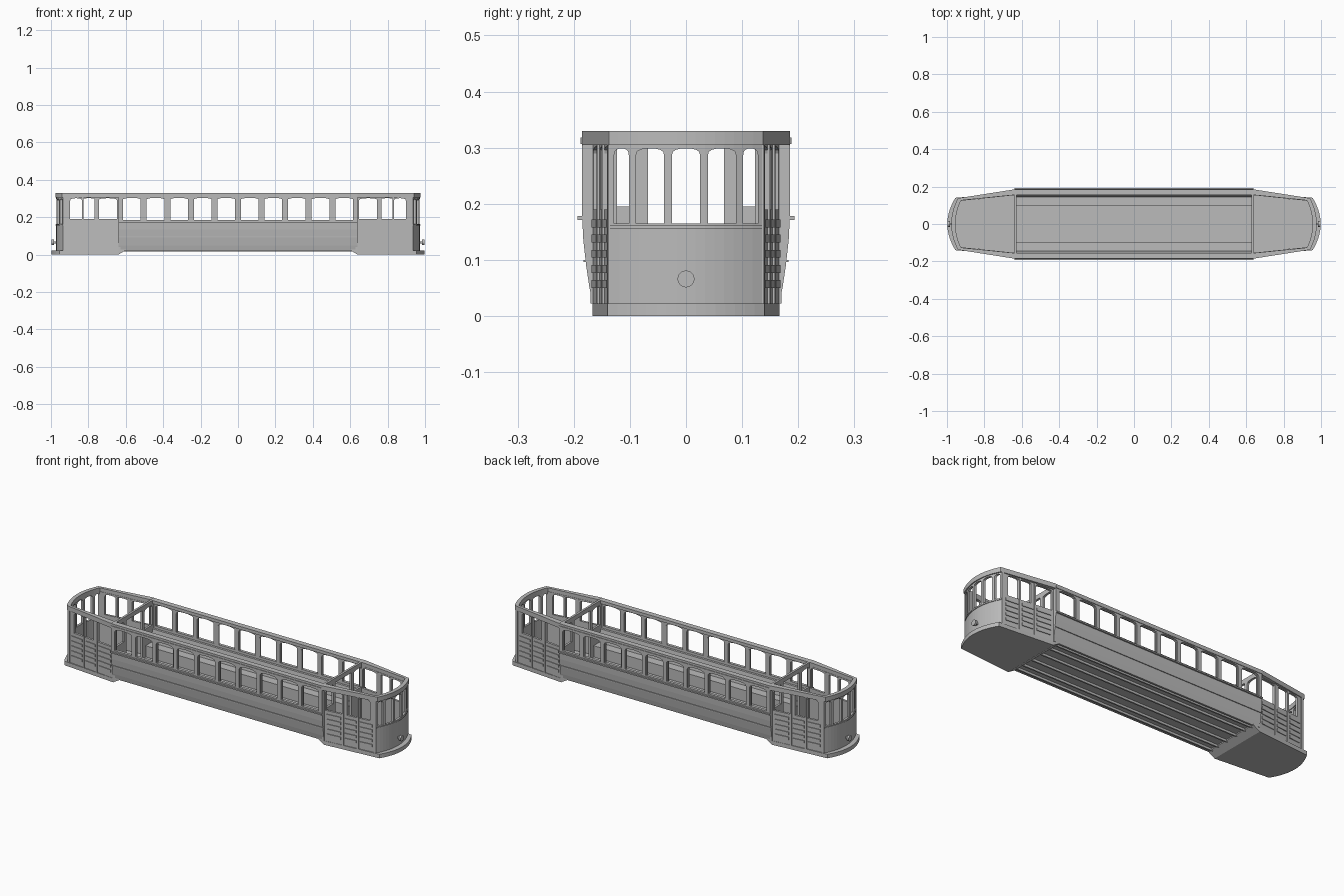
import bpy, bmesh, math

cube = bpy.data.objects.get("Cube")
if cube:
    bpy.data.objects.remove(cube, do_unlink=True)

grey = bpy.data.materials.new("plain grey")
grey.use_nodes = True
grey.diffuse_color = (0.5, 0.5, 0.5, 1)
grey.node_tree.nodes["Principled BSDF"].inputs["Base Color"].default_value = (0.5, 0.5, 0.5, 1)


def finish(name, bm, mirror=""):
    """Turn a bmesh into an object, optionally mirrored about the centre."""
    bmesh.ops.recalc_face_normals(bm, faces=bm.faces)
    mesh = bpy.data.meshes.new(name)
    bm.to_mesh(mesh)
    bm.free()
    mesh.materials.append(grey)
    ob = bpy.data.objects.new(name, mesh)
    bpy.context.collection.objects.link(ob)
    if mirror:
        add_mirror(ob, mirror)
    return ob


def add_mirror(ob, axes):
    mod = ob.modifiers.new("mirror", "MIRROR")
    mod.use_axis = ["X" in axes, "Y" in axes, False]
    mod.use_mirror_merge = False


def add_prism(bm, pts, axis, lo, hi):
    """Extrude a 2D outline along an axis."""
    place = {"X": lambda p, t: (t, p[0], p[1]),
             "Y": lambda p, t: (p[0], t, p[1]),
             "Z": lambda p, t: (p[0], p[1], t)}[axis]
    a = [bm.verts.new(place(p, lo)) for p in pts]
    b = [bm.verts.new(place(p, hi)) for p in pts]
    bm.faces.new(a)
    bm.faces.new(b[::-1])
    for i in range(len(pts)):
        j = (i + 1) % len(pts)
        bm.faces.new((a[i], a[j], b[j], b[i]))


def prism(name, pts, axis, lo, hi, mirror=""):
    bm = bmesh.new()
    add_prism(bm, pts, axis, lo, hi)
    return finish(name, bm, mirror)


def rect(u0, u1, v0, v1):
    return [(u0, v0), (u1, v0), (u1, v1), (u0, v1)]


def box(name, x0, x1, y0, y1, z0, z1, mirror=""):
    return prism(name, rect(x0, x1, y0, y1), "Z", z0, z1, mirror)


def arched(c, w, z0, z1, rise):
    """Window outline with a shallow arched head."""
    top = [(c + w / 2 * math.cos(math.pi * i / 8),
            z1 - rise + rise * math.sin(math.pi * i / 8) ** 0.7) for i in range(9)]
    return [(c - w / 2, z0), (c + w / 2, z0)] + top


def cut(ob, outlines, axis, lo, hi):
    """Cut window openings out of a wall."""
    bm = bmesh.new()
    for pts in outlines:
        add_prism(bm, pts, axis, lo, hi)
    cutter = finish("cutter", bm)
    cutter.hide_render = True
    mod = ob.modifiers.new("windows", "BOOLEAN")
    mod.object, mod.solver = cutter, "EXACT"
    bpy.context.view_layer.objects.active = ob
    bpy.ops.object.modifier_apply(modifier=mod.name)
    bpy.data.objects.remove(cutter, do_unlink=True)


def arc(x_side, x_mid, half, n=16):
    """Bowed end from +half to -half."""
    return [(x_side + (x_mid - x_side) * (1 - t * t), half * t)
            for t in [1 - 2 * i / n for i in range(n + 1)]]


END = 0.64

# Saloon side walls with curved lower panels
profile = [(0.166, 0.022), (0.172, 0.05), (0.178, 0.09), (0.183, 0.135), (0.185, 0.175),
           (0.185, 0.329), (0.169, 0.329), (0.169, 0.135), (0.156, 0.022)]
wall = prism("saloon_side_wall", profile, "X", -END, END)
pitch = 0.126
cut(wall, [arched((i - 4.5) * pitch, 0.104, 0.186, 0.304, 0.016) for i in range(10)],
    "Y", 0.1, 0.25)
add_mirror(wall, "Y")

# Window sashes, belt rails and roof rail
bm = bmesh.new()
for i in range(10):
    for s in (-1, 1):
        x = (i - 4.5) * pitch + s * 0.05
        add_prism(bm, rect(x - 0.003, x + 0.003, 0.172, 0.178), "Z", 0.186, 0.298)
finish("window_sashes", bm, "Y")
box("window_sill_rail", -END, END, 0.183, 0.193, 0.171, 0.178, "Y")
box("lower_belt_rail", -END, END, 0.176, 0.183, 0.096, 0.1, "Y")
box("roof_rail", -END, END, 0.183, 0.188, 0.307, 0.318, "Y")
box("inner_roof_rail", -END, END, 0.155, 0.172, 0.312, 0.329, "Y")

# Saloon floor, underframe beams and long benches
box("saloon_floor", -END, END, -0.163, 0.163, 0.03, 0.04)
for y in (0.035, 0.1, 0.145):
    box("floor_beam", -0.62, 0.62, y - 0.004, y + 0.004, 0.018, 0.031, "Y")
box("bench_front", -END, END, 0.1, 0.106, 0.04, 0.095, "Y")
box("bench_seat", -END, END, 0.097, 0.168, 0.095, 0.103, "Y")
prism("bench_back", [(0.145, 0.103), (0.17, 0.103), (0.17, 0.172), (0.157, 0.172)],
      "X", -END, END, "Y")

# Bulkheads with a central doorway
bulkhead = prism("bulkhead", rect(-0.17, 0.17, 0.022, 0.329), "X", END - 0.012, END)
cut(bulkhead, [rect(-0.068, 0.068, 0.04, 0.305)]
    + [arched(s * 0.122, 0.066, 0.195, 0.305, 0.012) for s in (-1, 1)], "X", 0.5, 0.8)
add_mirror(bulkhead, "X")

# Platform floors with a bowed bumper and sloped inner edge
outline = [(END, -0.167), (END, 0.167)] + arc(0.955, 0.998, 0.14)
prism("platform_floor", outline, "Z", 0, 0.022, "X")
prism("platform_step", [(END, 0), (END, 0.03), (0.6, 0.03), (0.6, 0.024)],
      "Y", -0.167, 0.167, "X")

# Bowed end walls with five windows
outer, inner = arc(0.935, 0.972, 0.135), arc(0.923, 0.959, 0.133)
end_wall = prism("end_wall", outer + inner[::-1], "Z", 0.02, 0.329)
panes = [(0, 0.05), (0.064, 0.05), (-0.064, 0.05), (0.115, 0.026), (-0.115, 0.026)]
cut(end_wall, [arched(c, w, 0.165, 0.299, 0.012) for c, w in panes], "X", 0.85, 1.1)
add_mirror(end_wall, "X")
rail = arc(0.938, 0.976, 0.135)
prism("end_belt", rail + outer[::-1], "Z", 0.155, 0.162, "X")

# Roof fascia around each platform
fascia = [(END, 0.185), (0.94, 0.138)] + arc(0.942, 0.977, 0.137) + [(0.94, -0.138), (END, -0.185)]
hole = [(END, 0.155), (0.925, 0.126)] + arc(0.926, 0.955, 0.124) + [(0.925, -0.126), (END, -0.155)]
prism("roof_fascia", fascia + hole[::-1], "Z", 0.305, 0.33, "X")


def side_y(x):
    """Outer face of the tapered platform side."""
    return 0.166 - (x - END) * 0.031 / 0.295


def side_strip(x0, x1, out, back):
    return [(x0, side_y(x0) + out), (x1, side_y(x1) + out),
            (x1, side_y(x1) - back), (x0, side_y(x0) - back)]


# Tapered platform sides with a door and windows
side = prism("platform_side", side_strip(END, 0.935, 0, 0.012), "Z", 0.02, 0.31)
cut(side, [arched(0.696, 0.098, 0.19, 0.302, 0.012),
           arched(0.798, 0.06, 0.19, 0.302, 0.006),
           arched(0.866, 0.062, 0.19, 0.302, 0.012)], "Y", 0.05, 0.25)
add_mirror(side, "XY")
for x in (0.746, 0.831):
    prism("door_post", side_strip(x - 0.004, x + 0.004, 0.004, 0.014), "Z", 0.022, 0.306, "XY")
prism("corner_post", side_strip(0.922, 0.935, 0.004, 0.012), "Z", 0.022, 0.306, "XY")

# Raised slats on the lower platform sides
bm = bmesh.new()
for x0, x1 in ((0.655, 0.735), (0.757, 0.82), (0.842, 0.912)):
    for row in range(5):
        z = 0.05 + row * 0.027
        add_prism(bm, side_strip(x0, x1, 0.004, 0.002), "Z", z, z + 0.014)
finish("side_slats", bm, "XY")

# Headlamps on the end walls
bm = bmesh.new()
ring = [(0.015 * math.cos(a), 0.066 + 0.015 * math.sin(a))
        for a in [math.tau * i / 24 for i in range(24)]]
add_prism(bm, ring, "X", 0.985, 0.996)
add_prism(bm, rect(-0.005, 0.005, 0.061, 0.071), "X", 0.965, 0.987)
finish("headlamp", bm, "X")
